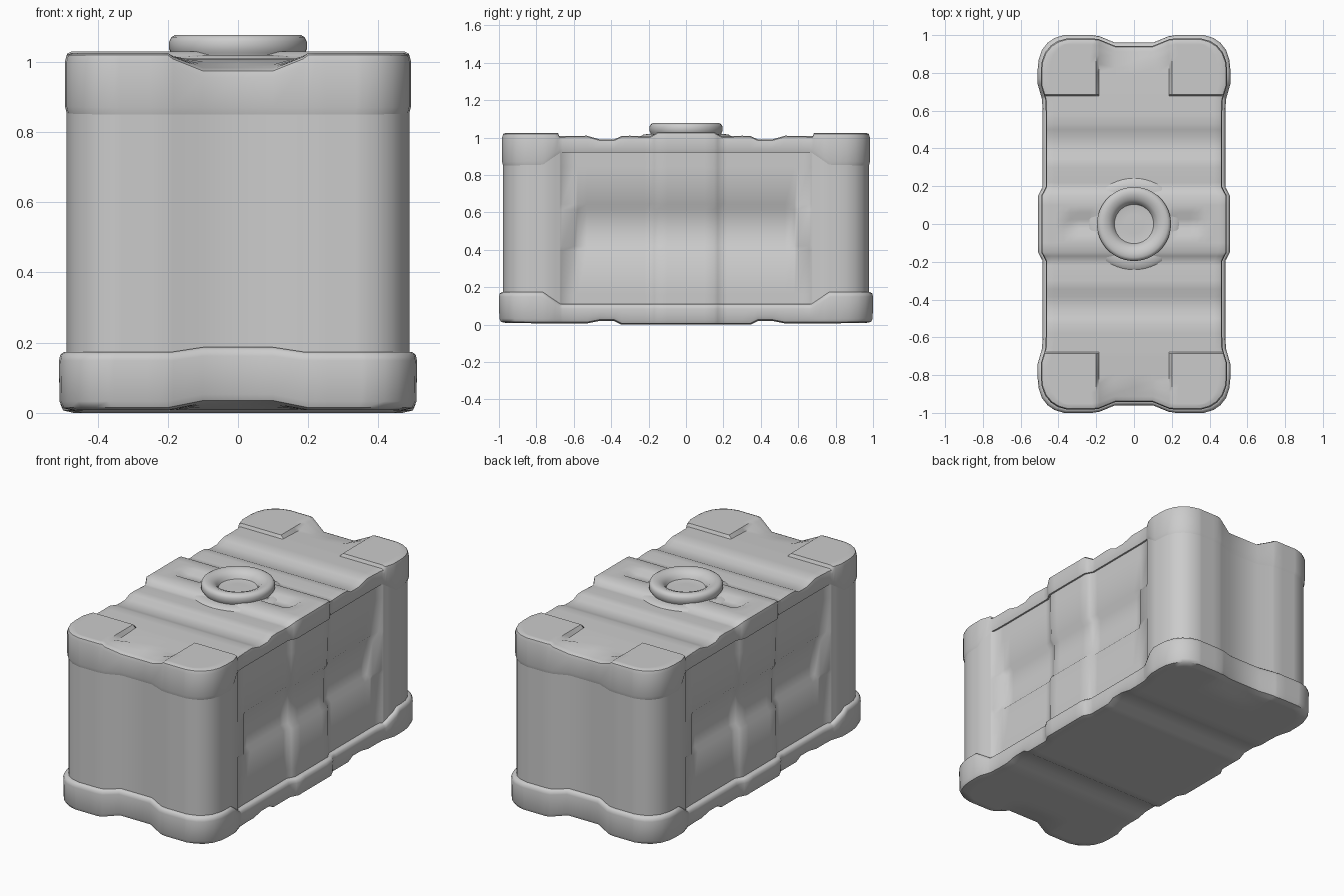
import bpy, bmesh, math

if "Cube" in bpy.data.objects:
    bpy.data.objects.remove(bpy.data.objects["Cube"])


def lerp(table, t):
    """Piecewise linear lookup in [(t, value), ...]."""
    t = abs(t)
    for (a, p), (b, q) in zip(table, table[1:]):
        if t <= b:
            return p + (q - p) * max(0, t - a) / (b - a)
    return table[-1][1]


def mirrored(vals):
    return [-v for v in reversed(vals) if v > 0] + vals


# Grid stations and plan outline (half width along y, half length along x)
US = mirrored([0, .1, .185, .2, .24, .3, .35, .39, .44, .47, .5])
VS = mirrored([0, .025, .06, .1, .15, .17, .195, .22, .3, .345, .385, .46, .5, .53,
               .58, .595, .66, .67, .677, .685, .70, .74, .77, .82, .87, .92, .96, .985, 1])
WIDTH = [(0, .508), (.15, .508), (.195, .484), (.65, .484), (.74, .51), (.84, .51),
         (.87, .505), (.92, .488), (.96, .457), (.985, .42), (1, .37)]
LENGTH = [(0, .96), (.1, .96), (.185, .995), (.24, 1), (.5, 1)]


def plan(u, v, d):
    """Map a grid station to plan coordinates, inset by d."""
    w, l = lerp(WIDTH, v) - d, lerp(LENGTH, u) - d
    x, y = abs(u), abs(v)
    if x > .2:
        x = .2 + (x - .2) * (w - .2) / .3
    if y > .7:
        y = .7 + (y - .7) * (l - .7) / .3
    return math.copysign(x, u), math.copysign(y, v)


NU, NV = len(US), len(VS)
RIM = ([(i, 0) for i in range(NU - 1)] + [(NU - 1, j) for j in range(NV - 1)] +
       [(i, NV - 1) for i in range(NU - 1, 0, -1)] + [(0, j) for j in range(NV - 1, 0, -1)])


def finish(name, bm, angle):
    me = bpy.data.meshes.new(name)
    bm.to_mesh(me)
    bm.free()
    ob = bpy.data.objects.new(name, me)
    bpy.context.collection.objects.link(ob)
    bpy.ops.object.select_all(action='DESELECT')
    ob.select_set(True)
    bpy.context.view_layer.objects.active = ob
    bpy.ops.object.shade_smooth_by_angle(angle=math.radians(angle))
    return ob


def shell(name, layers, cap=True, flip=False, angle=60):
    """Stack outline rings (z function, inset function) and cap the last with a height grid."""
    bm = bmesh.new()

    def face(vs):
        bm.faces.new(vs[::-1] if flip else vs)

    def point(i, j, layer):
        u, v = US[i], VS[j]
        z, d = layer
        d = d(u, v) if callable(d) else d
        return bm.verts.new((*plan(u, v, d), z(u, v)))

    rings = [[point(i, j, ly) for i, j in RIM] for ly in layers]
    n = len(RIM)
    for a, b in zip(rings, rings[1:]):
        for k in range(n):
            m = (k + 1) % n
            face([a[k], a[m], b[m], b[k]])
    if cap:
        g = dict(zip(RIM, rings[-1]))
        for i in range(NU):
            for j in range(NV):
                if (i, j) not in g:
                    g[i, j] = point(i, j, layers[-1])
        for i in range(NU - 1):
            for j in range(NV - 1):
                face([g[i, j], g[i + 1, j], g[i + 1, j + 1], g[i, j + 1]])
    return finish(name, bm, angle)


# Height of the lid: corner pads, cross ribs, centre rib with two channels
def top_z(u, v):
    x, y = abs(u), abs(v)
    if y >= .685 and x >= .2:
        return 1.025
    z = lerp([(0, 1.03), (.15, 1.03), (.195, 1.005), (.22, 1.006), (.3, 1.01), (.345, 1.008),
              (.385, .99), (.46, .99), (.53, 1.01), (.685, 1.007), (.87, 1.0), (1, .98)], y)
    if y > .9:
        z += (1.02 - z) * lerp([(0, 0), (.1, 0), (.2, 1), (.5, 1)], u)
    if .19 < x < .38 and y < .04:
        z -= .02
    return z


def lid_bottom(u, v):
    return lerp([(0, .92), (.67, .92), (.77, .855), (1, .85)], v)


def below_top(drop):
    return lambda u, v: top_z(u, v) - drop


shell("lid", [(lid_bottom, .08), (lid_bottom, .022),
              (lambda u, v: lid_bottom(u, v) + .02, .017),
              (below_top(.025), .017), (below_top(.006), .022),
              (top_z, .036)], angle=42)


# Base tray with raised ends and cross grooves underneath
def base_top(u, v):
    z = lerp([(0, .11), (.67, .11), (.77, .174), (1, .174)], v)
    return z + (.013 if abs(v) == 1 and abs(u) < .15 else 0)


def under_z(u, v):
    z = lerp([(0, .0), (.345, .0), (.385, .02), (.46, .02), (.53, .006), (1, .008)], v)
    if abs(v) > .85:
        z += lerp([(0, .02), (.1, .02), (.2, 0), (.5, 0)], u) * (abs(v) - .85) / .15
    return z


shell("base_tray", [(base_top, .08), (base_top, .015),
                    (lambda u, v: base_top(u, v) - .008, .004),
                    (lambda u, v: base_top(u, v) - .025, 0),
                    (lambda u, v: under_z(u, v) + .025, .002),
                    (lambda u, v: under_z(u, v) + .007, .01),
                    (under_z, .04)], flip=True, angle=50)


# Body walls: recessed long sides with a shallow horizontal grip band
def wall(z, depth, slot=False):
    def inset(u, v):
        if abs(u) < .5:
            return .022
        if slot:
            r = lerp([(0, depth), (.58, depth), (.595, .006), (.67, 0), (1, 0)], v)
        else:
            r = lerp([(0, depth), (.66, depth), (.67, 0), (1, 0)], v)
        return .022 + r
    return (lambda u, v: z), inset


shell("body", [wall(.08, .01), wall(.16, .01), wall(.395, .013),
               wall(.42, .034, True), wall(.615, .036, True), wall(.645, .015),
               wall(.84, .01), wall(.95, .01)], cap=False, angle=50)


# Filler neck collar, ring and plug, turned around z
def lathe(name, profile, steps=48):
    bm = bmesh.new()
    rings = [[bm.verts.new((r * math.cos(2 * math.pi * k / steps),
                            r * math.sin(2 * math.pi * k / steps), z))
              for k in range(steps)] for r, z in profile]
    for a, b in zip(rings, rings[1:]):
        for k in range(steps):
            m = (k + 1) % steps
            bm.faces.new([a[k], a[m], b[m], b[k]])
    bm.faces.new(rings[-1])
    return finish(name, bm, 50)


lathe("filler_collar", [(.262, .985), (.25, 1.002), (.23, 1.015), (.2, 1.02), (.15, 1.02)])
lathe("filler_ring", [(.182, 1.0), (.19, 1.025), (.196, 1.035), (.196, 1.058), (.19, 1.07),
                      (.178, 1.077), (.155, 1.077), (.13, 1.068), (.112, 1.052), (.104, 1.034),
                      (.095, 1.032), (.05, 1.033)])
